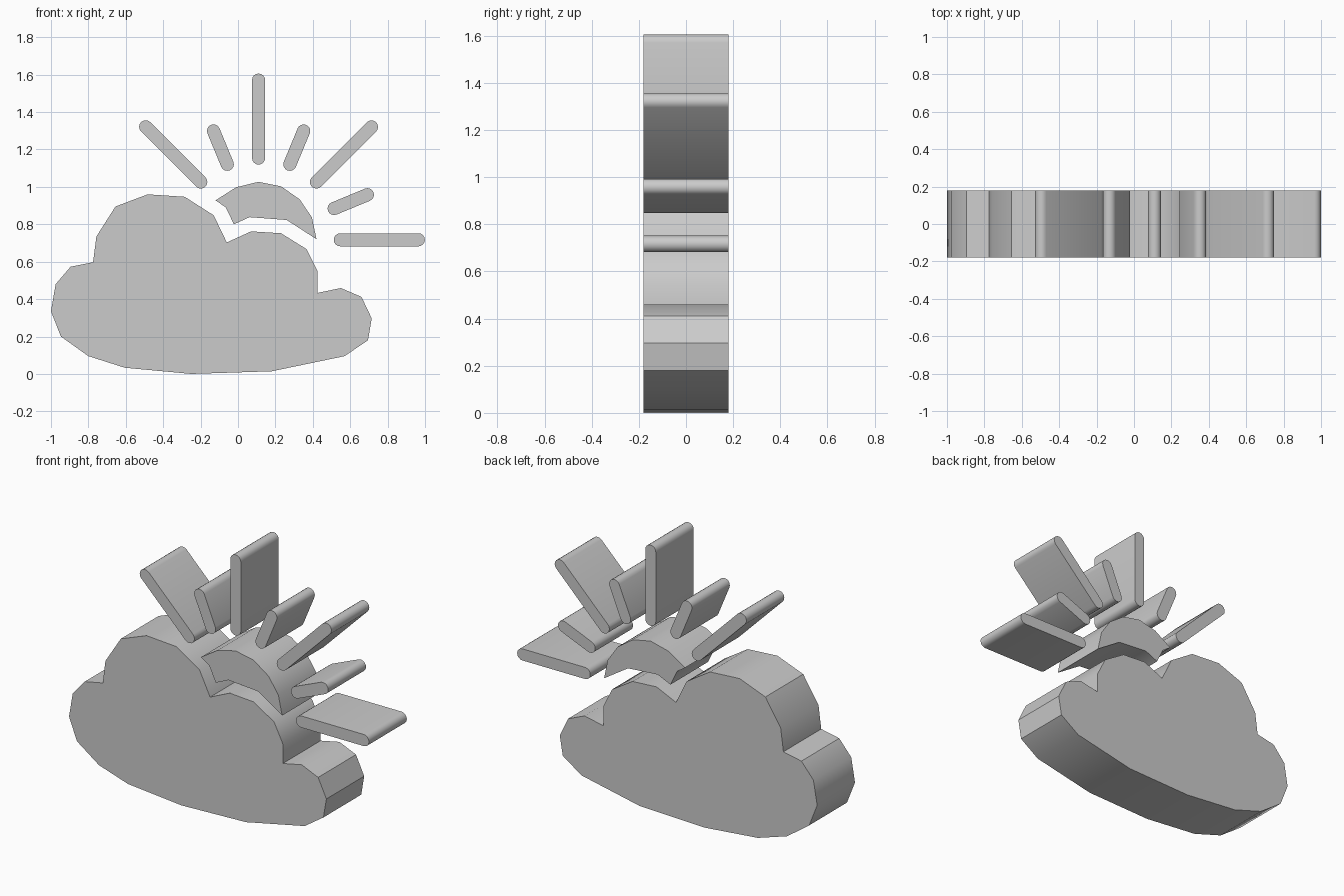
import bpy, bmesh, math

if "Cube" in bpy.data.objects:
    bpy.data.objects.remove(bpy.data.objects["Cube"])

DEPTH = 0.36


def extrude_profile(name, pts):
    """Solid slab from an (x, z) outline, centred on y = 0."""
    bm = bmesh.new()
    face = bm.faces.new([bm.verts.new((x, -DEPTH / 2, z)) for x, z in pts])
    ext = bmesh.ops.extrude_face_region(bm, geom=[face], use_keep_orig=True)
    moved = [g for g in ext["geom"] if isinstance(g, bmesh.types.BMVert)]
    bmesh.ops.translate(bm, verts=moved, vec=(0, DEPTH, 0))
    bmesh.ops.recalc_face_normals(bm, faces=bm.faces)
    mesh = bpy.data.meshes.new(name)
    bm.to_mesh(mesh)
    bm.free()
    obj = bpy.data.objects.new(name, mesh)
    bpy.context.collection.objects.link(obj)
    bpy.ops.object.select_all(action="DESELECT")
    obj.select_set(True)
    bpy.context.view_layer.objects.active = obj
    bpy.ops.object.shade_smooth_by_angle(angle=math.radians(35))
    return obj


# Cloud
extrude_profile("cloud", [
    (-1.0, 0.335), (-0.975, 0.48), (-0.895, 0.573), (-0.775, 0.597),
    (-0.757, 0.735), (-0.655, 0.895), (-0.483, 0.96), (-0.285, 0.947),
    (-0.13, 0.848), (-0.06, 0.703), (0.07, 0.762), (0.23, 0.752),
    (0.367, 0.667), (0.425, 0.55), (0.425, 0.433), (0.55, 0.459),
    (0.66, 0.412), (0.715, 0.297), (0.695, 0.18), (0.57, 0.095),
    (0.18, 0.014), (-0.25, 0.0), (-0.605, 0.033), (-0.80, 0.095),
    (-0.947, 0.2)])

# Visible crescent of the sun
extrude_profile("sun", [
    (-0.12, 0.928), (-0.01, 0.998), (0.11, 1.027), (0.23, 1.003),
    (0.33, 0.933), (0.395, 0.837), (0.42, 0.72), (0.26, 0.823),
    (0.062, 0.838), (-0.022, 0.80), (-0.065, 0.89)])

# Round-ended rays, alternating long and short around the sun centre
CX, CZ, R, INNER = 0.11, 0.717, 0.035, 0.437
for i in range(7):
    a = math.radians(22.5 * i)
    outer = 0.854 if i % 2 == 0 else 0.63
    pts = []
    for dist, start in ((outer, -90), (INNER, 90)):
        for k in range(9):
            t = a + math.radians(start + 22.5 * k)
            pts.append((CX + dist * math.cos(a) + R * math.cos(t),
                        CZ + dist * math.sin(a) + R * math.sin(t)))
    extrude_profile(f"ray_{i + 1}", pts)
